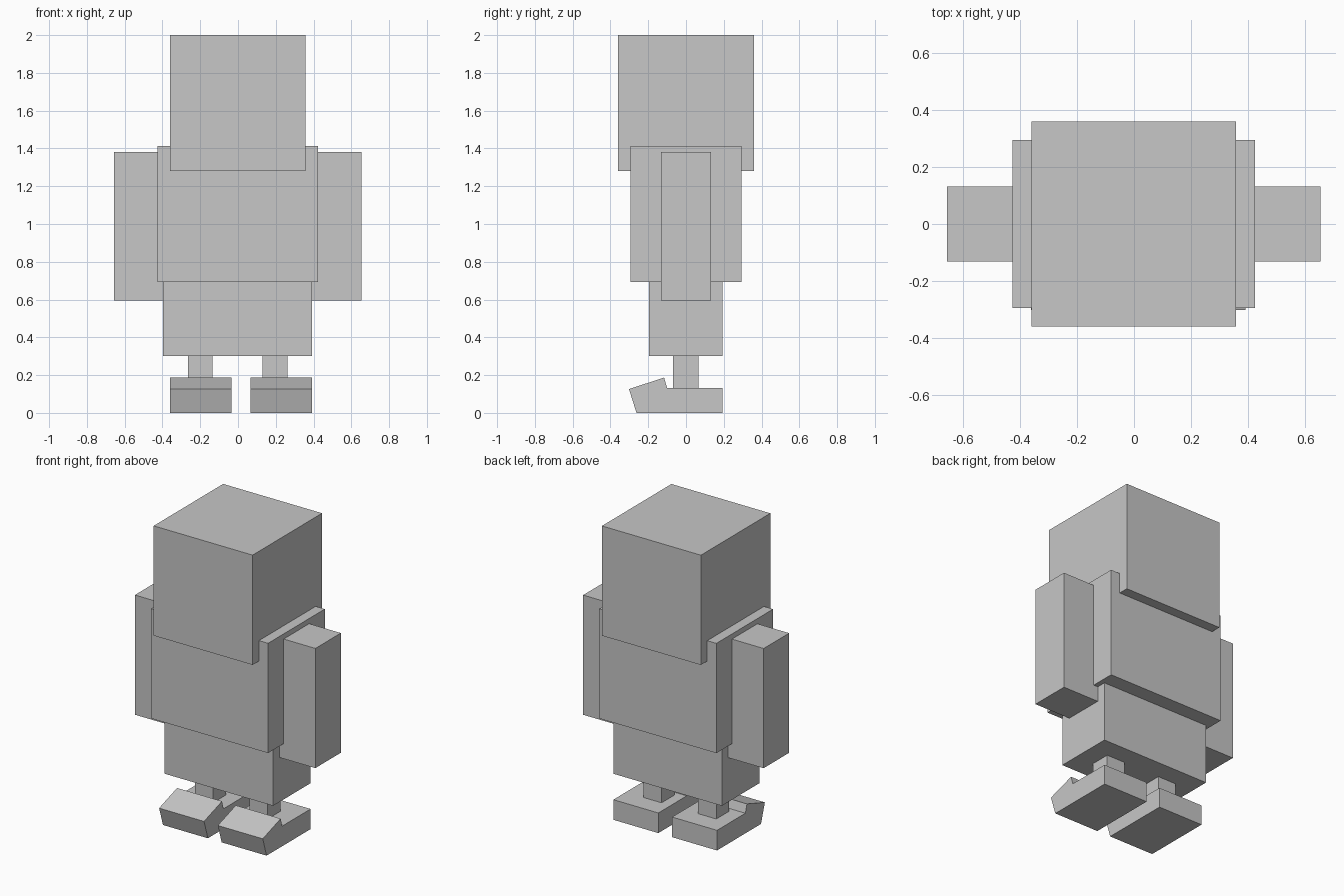
import bpy
import bmesh

default = bpy.data.objects.get("Cube")
if default:
    bpy.data.objects.remove(default, do_unlink=True)

# Single flat colour
grey = bpy.data.materials.new("light_grey")
grey.use_nodes = True
colour = (0.57, 0.57, 0.57, 1)
grey.diffuse_color = colour
grey.node_tree.nodes["Principled BSDF"].inputs["Base Color"].default_value = colour


def extrude_profile(name, profile, x0, x1):
    """Extrude a closed (y, z) outline from x0 to x1."""
    bm = bmesh.new()
    face = bm.faces.new([bm.verts.new((x0, y, z)) for y, z in profile])
    ext = bmesh.ops.extrude_face_region(bm, geom=[face])["geom"]
    moved = [v for v in ext if isinstance(v, bmesh.types.BMVert)]
    bmesh.ops.translate(bm, verts=moved, vec=(x1 - x0, 0, 0))
    bmesh.ops.recalc_face_normals(bm, faces=bm.faces)
    mesh = bpy.data.meshes.new(name)
    bm.to_mesh(mesh)
    bm.free()
    mesh.materials.append(grey)
    obj = bpy.data.objects.new(name, mesh)
    bpy.context.collection.objects.link(obj)
    return obj


def box(name, x, y, z):
    """Box from (min, max) ranges."""
    outline = [(y[0], z[0]), (y[1], z[0]), (y[1], z[1]), (y[0], z[1])]
    return extrude_profile(name, outline, *x)


# Head and body
box("head", (-0.36, 0.358), (-0.36, 0.36), (1.28, 2.0))
box("torso", (-0.426, 0.424), (-0.294, 0.294), (0.694, 1.414))
box("hips", (-0.396, 0.392), (-0.196, 0.194), (0.302, 0.75))

# Arms
box("right_arm", (-0.656, -0.394), (-0.132, 0.132), (0.595, 1.38))
box("left_arm", (0.392, 0.654), (-0.132, 0.132), (0.595, 1.38))

# Legs and shoes with a raised, tilted toe block
shoe = [(-0.262, 0), (0.194, 0), (0.194, 0.132), (-0.1, 0.132),
        (-0.116, 0.187), (-0.302, 0.126)]
for side, leg_x, shoe_x in (("right", -0.2, -0.198), ("left", 0.197, 0.228)):
    box(side + "_leg", (leg_x - 0.066, leg_x + 0.066), (-0.068, 0.066), (0.1, 0.33))
    extrude_profile(side + "_shoe", shoe, shoe_x - 0.163, shoe_x + 0.163)
